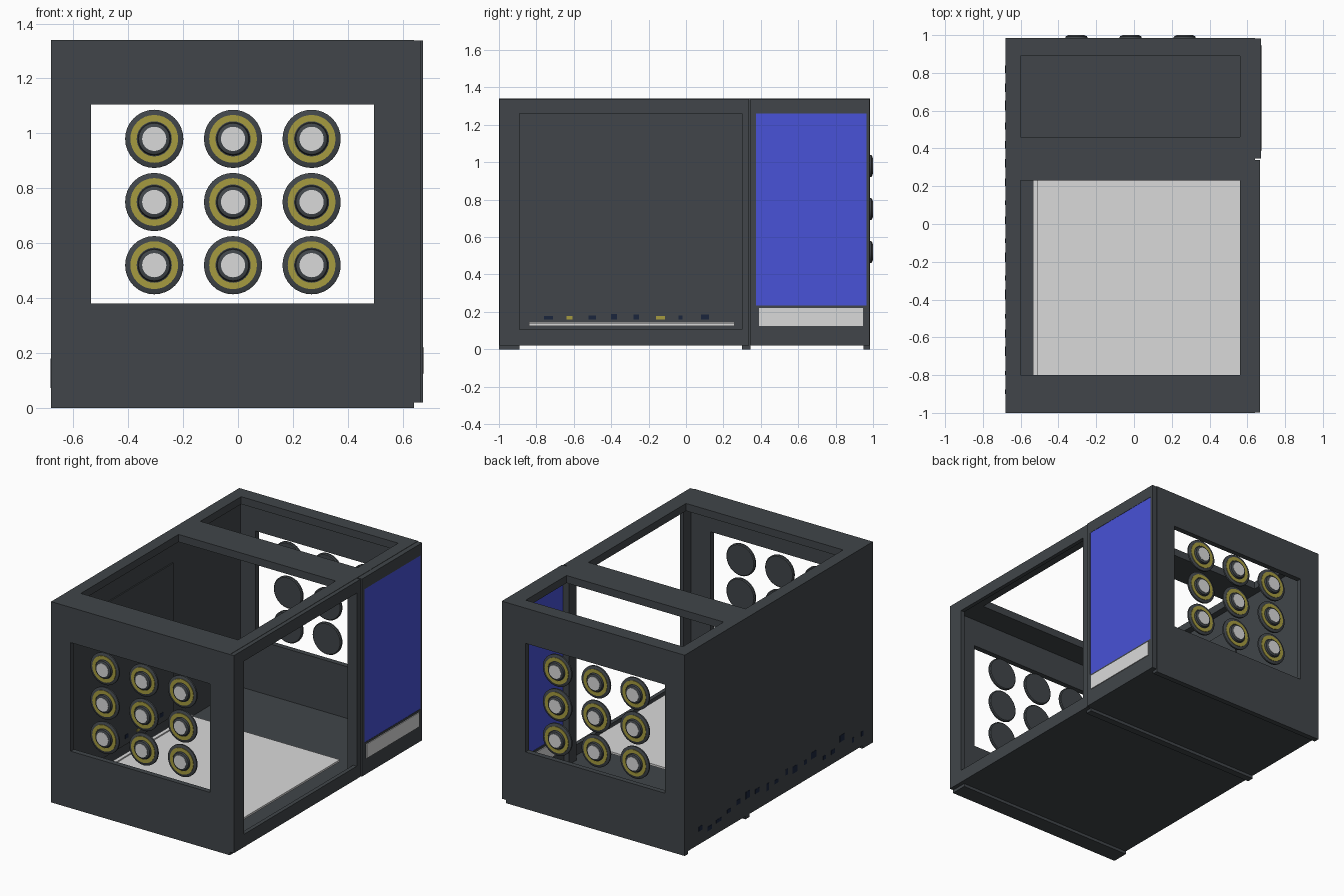
import bpy, bmesh, math, random
from mathutils import Vector, Matrix

cube = bpy.data.objects.get("Cube")
if cube:
    bpy.data.objects.remove(cube, do_unlink=True)


def material(name, r, g, b):
    m = bpy.data.materials.new(name)
    m.use_nodes = True
    m.diffuse_color = (r, g, b, 1)
    m.node_tree.nodes["Principled BSDF"].inputs["Base Color"].default_value = (r, g, b, 1)
    return m


DARK = material("charcoal", 0.052, 0.06, 0.067)
WHITE = material("light grey", 0.7, 0.7, 0.7)
BLUE = material("blue", 0.065, 0.085, 0.68)
YELLOW = material("mustard", 0.38, 0.33, 0.05)
NAVY = material("navy", 0.01, 0.018, 0.045)


def finish(name, bm, mat):
    bmesh.ops.recalc_face_normals(bm, faces=bm.faces)
    me = bpy.data.meshes.new(name)
    bm.to_mesh(me)
    bm.free()
    ob = bpy.data.objects.new(name, me)
    bpy.context.collection.objects.link(ob)
    me.materials.append(mat)
    return ob


def box(name, mat, x, y, z):
    """Box from three (low, high) ranges."""
    bm = bmesh.new()
    bmesh.ops.create_cube(bm, size=1)
    for v in bm.verts:
        v.co = [(r[0] + r[1]) / 2 + c * (r[1] - r[0]) for r, c in zip((x, y, z), v.co)]
    return finish(name, bm, mat)


def sheet(name, mat, axis, depth, us, vs, holes=()):
    """Flat wall across an axis, cut on a grid, with grid cells left open."""
    bm = bmesh.new()

    def place(u, v):
        co = [u, v]
        co.insert(axis, depth[0])
        return bm.verts.new(co)

    grid = [[place(u, v) for v in vs] for u in us]
    for i in range(len(us) - 1):
        for j in range(len(vs) - 1):
            if (i, j) not in holes:
                bm.faces.new((grid[i][j], grid[i + 1][j], grid[i + 1][j + 1], grid[i][j + 1]))
    bmesh.ops.delete(bm, geom=[v for v in bm.verts if not v.link_faces], context='VERTS')
    ext = bmesh.ops.extrude_face_region(bm, geom=bm.faces[:], use_keep_orig=True)
    shift = Vector((0, 0, 0))
    shift[axis] = depth[1] - depth[0]
    bmesh.ops.translate(bm, vec=shift, verts=[g for g in ext["geom"] if isinstance(g, bmesh.types.BMVert)])
    return finish(name, bm, mat)


def lathe(name, mat, profile, centre, side):
    """Spin a (radius, outward distance) profile about the y direction."""
    bm = bmesh.new()
    verts = [bm.verts.new((r, side * d, 0)) for r, d in profile]
    edges = [bm.edges.new(p) for p in zip(verts, verts[1:])]
    bmesh.ops.spin(bm, geom=verts + edges, cent=(0, 0, 0), axis=(0, 1, 0),
                   angle=math.tau, steps=32, use_duplicate=False)
    bmesh.ops.remove_doubles(bm, verts=bm.verts, dist=1e-4)
    bmesh.ops.translate(bm, vec=centre, verts=bm.verts)
    ob = finish(name, bm, mat)
    for o in bpy.context.selected_objects:
        o.select_set(False)
    ob.select_set(True)
    bpy.context.view_layer.objects.active = ob
    bpy.ops.object.shade_smooth_by_angle(angle=math.radians(35))
    return ob


LEFT, RIGHT, FRONT, BACK, TOP = -0.68, 0.64, -1.0, 0.985, 1.34
WALL = 0.035

# Case: front and back walls with a window, closed side, floor and open top
for name, y, low in (("front_wall", (FRONT, FRONT + WALL), 0), ("back_wall", (BACK - WALL, BACK), 0)):
    sheet(name, DARK, 1, y, (LEFT, -0.535, 0.495, RIGHT), (low, 0.38, 1.105, TOP), {(1, 1)})
box("closed_side_wall", DARK, (LEFT, LEFT + WALL), (FRONT + WALL, BACK - WALL), (0.02, TOP))
box("floor", DARK, (LEFT, RIGHT), (FRONT + WALL, BACK - WALL), (0.02, 0.035))
sheet("top_frame", DARK, 2, (TOP - 0.05, TOP), (LEFT + WALL, -0.6, 0.56, RIGHT),
      (FRONT + WALL, -0.8, 0.23, 0.46, 0.89, BACK - WALL), {(1, 1), (1, 3)})
box("inner_side_panel", DARK, (LEFT + WALL, LEFT + WALL + 0.008), (-0.85, 0.23), (0.12, 1.14))

# Strips under the floor
for name, y in (("front_foot", (FRONT, -0.89)), ("middle_foot", (0.3, 0.345)), ("back_foot", (0.965, BACK))):
    box(name, DARK, (LEFT, RIGHT), y, (0, 0.021))

# Tray inside the main chamber
box("tray", WHITE, (-0.535, 0.57), (-0.84, 0.26), (0.125, 0.138))
box("tray_lip", WHITE, (-0.535, -0.51), (-0.84, 0.26), (0.138, 0.146))

# Open door frame and control panel frame
sheet("door_frame", DARK, 0, (RIGHT, 0.667), (FRONT + 0.003, -0.89, 0.3, 0.338),
      (0.02, 0.105, 1.26, TOP - 0.002), {(1, 1)})
sheet("control_frame", DARK, 0, (RIGHT, 0.673), (0.346, 0.375, 0.965, BACK - 0.003),
      (0.02, 0.235, 1.26, TOP - 0.002), {(1, 1)})
box("door_hinge_post", DARK, (0.6, RIGHT), (0.3, 0.375), (0.035, TOP - 0.05))
box("control_screen", BLUE, (RIGHT + 0.005, 0.671), (0.375, 0.965), (0.235, 1.26))
box("release_button", WHITE, (RIGHT - 0.006, 0.678), (0.39, 0.945), (0.125, 0.22))

# Round vents in three rows, facing outward through both windows
for side, face_y, end in ((-1, -0.975, "front"), (1, 0.98, "back")):
    for x in (-0.305, -0.018, 0.268):
        for z in (0.52, 0.75, 0.98):
            c = (x, face_y, z)
            lathe(end + "_vent_disc", DARK, ((0, -0.02), (0.1, -0.02), (0.106, -0.015),
                                             (0.106, -0.004), (0.1, 0), (0, 0)), c, side)
            lathe(end + "_vent_ring", YELLOW, ((0.064, 0), (0.064, 0.003), (0.087, 0.003), (0.087, 0)), c, side)
            lathe(end + "_vent_hub", DARK, ((0.06, 0), (0.057, 0.013), (0.046, 0.018), (0, 0.018)), c, side)
            lathe(end + "_vent_cap", WHITE, ((0.044, 0.016), (0.044, 0.02), (0, 0.02)), c, side)

# Worn patches low on the closed side, outside and inside
random.seed(4)
for i in range(18):
    y = -0.9 + i * 0.1
    z = random.uniform(0.07, 0.14)
    w, h = random.uniform(0.02, 0.06), random.uniform(0.02, 0.05)
    box("outer_patch", NAVY, (LEFT - 0.002, LEFT), (y, y + w), (z, z + h))
for i in range(8):
    y = -0.76 + i * 0.12
    box("inner_patch", YELLOW if i in (1, 5) else NAVY, (LEFT + WALL + 0.008, LEFT + WALL + 0.01),
        (y, y + random.uniform(0.02, 0.05)), (0.16, random.uniform(0.175, 0.195)))
